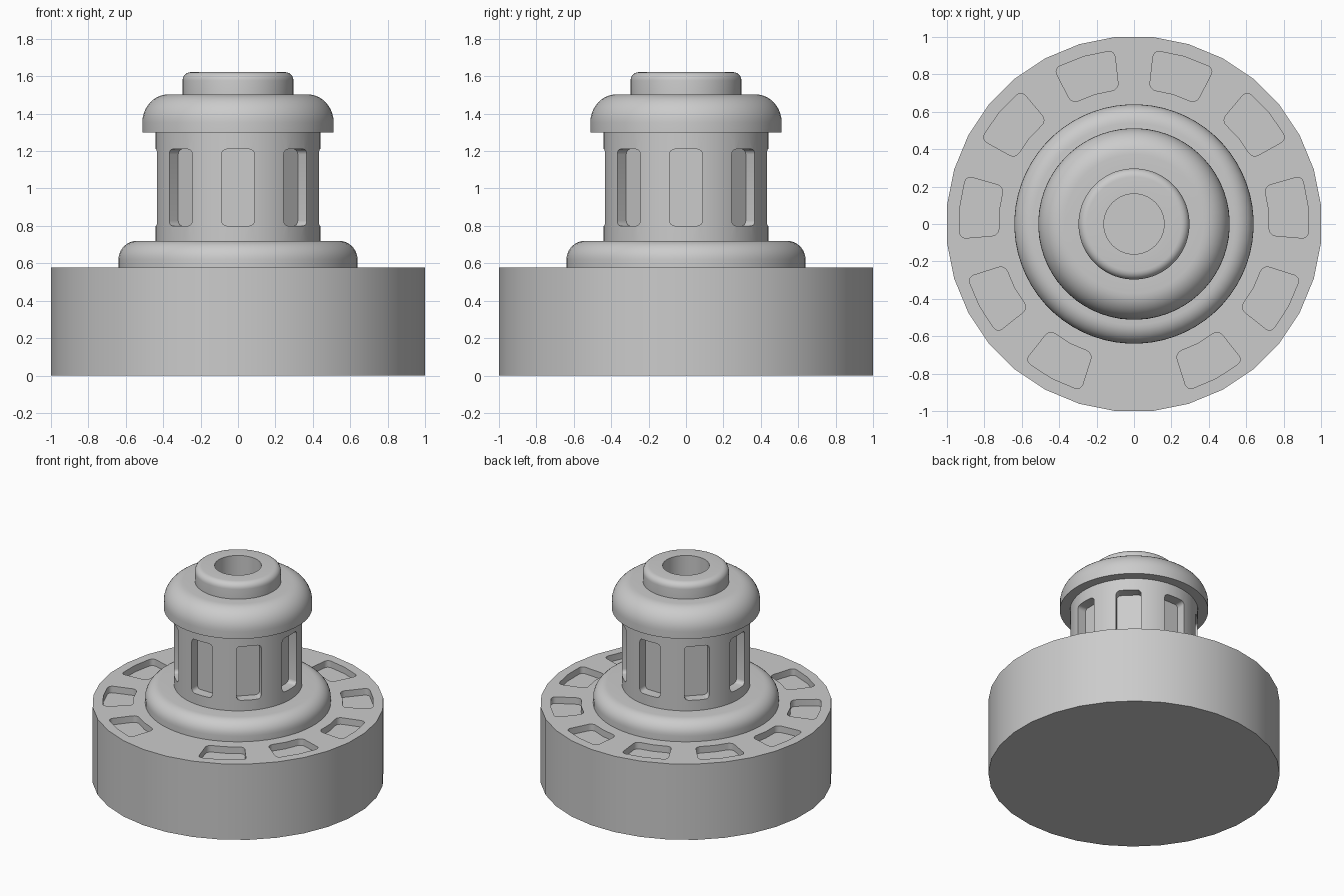
import bpy, bmesh
from math import sin, cos, pi, radians
from mathutils import Vector, Matrix

if "Cube" in bpy.data.objects:
    bpy.data.objects.remove(bpy.data.objects["Cube"])


def to_object(name, bm):
    bmesh.ops.recalc_face_normals(bm, faces=bm.faces)
    me = bpy.data.meshes.new(name)
    bm.to_mesh(me)
    bm.free()
    ob = bpy.data.objects.new(name, me)
    bpy.context.collection.objects.link(ob)
    return ob


def lathe(name, profile, sides):
    """Revolve (radius, z) points around z, with a flat side facing front."""
    bm = bmesh.new()
    r = Matrix.Rotation(pi / sides, 3, 'Z')
    vs = [bm.verts.new(r @ Vector((x, 0, z))) for x, z in profile]
    es = [bm.edges.new(p) for p in zip(vs, vs[1:])]
    bmesh.ops.spin(bm, geom=vs + es, cent=(0, 0, 0), axis=(0, 0, 1),
                   angle=2 * pi, steps=sides, use_duplicate=False)
    bmesh.ops.remove_doubles(bm, verts=bm.verts, dist=1e-4)
    return to_object(name, bm)


def round_corner(r, z, b, n=8, bz=None):
    """Profile points of a rounded outer top corner at (r, z)."""
    bz = bz or b
    return [(r - b + b * cos(i * pi / 2 / n), z - bz + bz * sin(i * pi / 2 / n))
            for i in range(n + 1)]


def add_prism(bm, outline, vec, radius, corners, matrix):
    """Extrude an outline along vec and round the chosen corner edges."""
    part = bmesh.new()
    vec = Vector(vec)
    lo = [part.verts.new(p) for p in outline]
    hi = [part.verts.new(Vector(p) + vec) for p in outline]
    n = len(lo)
    part.faces.new(lo)
    part.faces.new(hi)
    for i in range(n):
        j = (i + 1) % n
        part.faces.new((lo[i], lo[j], hi[j], hi[i]))
    bmesh.ops.recalc_face_normals(part, faces=part.faces)
    edges = [part.edges.get((lo[i], hi[i])) for i in corners]
    bmesh.ops.bevel(part, geom=edges, offset=radius, segments=4,
                    profile=0.5, affect='EDGES')
    part.transform(matrix)
    me = bpy.data.meshes.new("tmp")
    part.to_mesh(me)
    part.free()
    bm.from_mesh(me)
    bpy.data.meshes.remove(me)


def cut(ob, cutter):
    mod = ob.modifiers.new("cut", 'BOOLEAN')
    mod.operation = 'DIFFERENCE'
    mod.solver = 'EXACT'
    mod.object = cutter
    bpy.context.view_layer.objects.active = ob
    bpy.ops.object.modifier_apply(modifier=mod.name)
    bpy.data.objects.remove(cutter)


# Wide 32-sided base drum
R = 1 / cos(pi / 32)
base = lathe("base", [(0, 0), (R, 0), (R, 0.577), (0, 0.577)], 32)

# Ten shallow pockets on its top, leaving a wider gap at the front
bm = bmesh.new()
a = radians(10.4)
outline = [(r * cos(t), r * sin(t), 0.527) for r, t in
           [(0.725, -a), (0.725, 0), (0.725, a), (0.935, a), (0.935, 0), (0.935, -a)]]
for i in range(10):
    add_prism(bm, outline, (0, 0, 0.2), 0.035, (0, 2, 3, 5),
              Matrix.Rotation(radians(-61.875 + 33.75 * i), 4, 'Z'))
cut(base, to_object("pocket_cutter", bm))

# Rounded collar on the base
collar = lathe("collar", [(0.64, 0.577)] + round_corner(0.64, 0.72, 0.1)
               + [(0.43, 0.72)], 64)

# Column with eight window slots
column = lathe("column", [(0, 0.7), (0.442, 0.7), (0.442, 1.31), (0, 1.31)], 64)
bm = bmesh.new()
slot = [(0.365, -0.087, 0.8), (0.365, 0.087, 0.8),
        (0.365, 0.087, 1.21), (0.365, -0.087, 1.21)]
for i in range(8):
    add_prism(bm, slot, (0.2, 0, 0), 0.028, range(4),
              Matrix.Rotation(i * pi / 4, 4, 'Z'))
cut(column, to_object("slot_cutter", bm))

# Domed cap with a rim and a round blind hole
cap = lathe("cap", [(0.43, 1.3), (0.512, 1.3)]
            + round_corner(0.512, 1.503, 0.14, 10, 0.15)
            + [(0.297, 1.503)] + round_corner(0.297, 1.622, 0.045, 6)
            + [(0.161, 1.622), (0.161, 1.32), (0, 1.32)], 64)

bpy.ops.object.select_all(action='DESELECT')
for ob in (base, collar, column, cap):
    ob.select_set(True)
bpy.context.view_layer.objects.active = base
bpy.ops.object.shade_smooth_by_angle(angle=radians(30))
